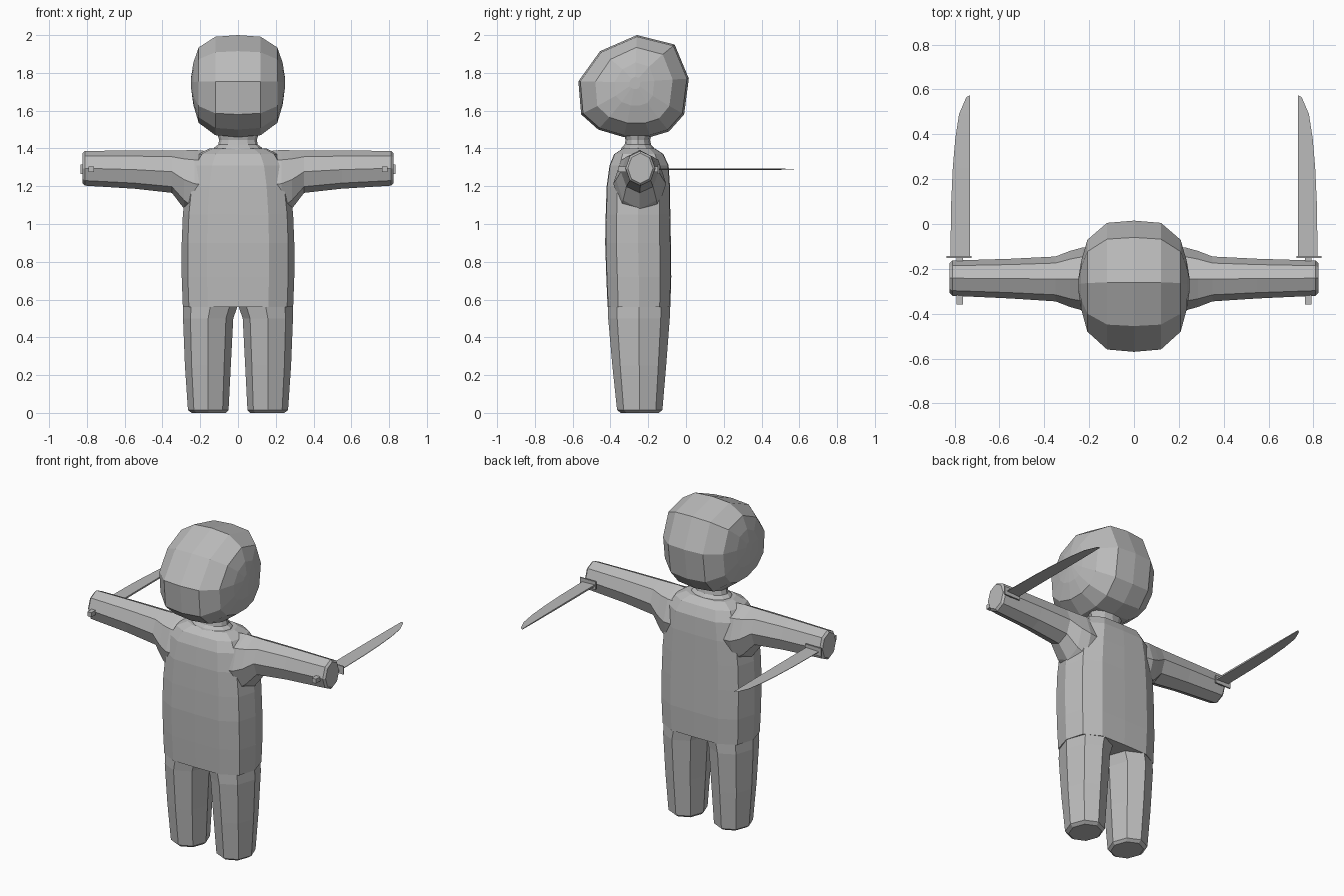
import bpy, bmesh, math

if "Cube" in bpy.data.objects:
    bpy.data.objects.remove(bpy.data.objects["Cube"])

grey = bpy.data.materials.new("plain_grey")
grey.diffuse_color = (0.5, 0.5, 0.5, 1)
grey.use_nodes = True
grey.node_tree.nodes["Principled BSDF"].inputs["Base Color"].default_value = grey.diffuse_color


def add_object(name, bm):
    bmesh.ops.recalc_face_normals(bm, faces=bm.faces)
    mesh = bpy.data.meshes.new(name)
    bm.to_mesh(mesh)
    bm.free()
    mesh.materials.append(grey)
    obj = bpy.data.objects.new(name, mesh)
    bpy.context.collection.objects.link(obj)
    return obj


def loft(name, rings):
    """Skin a list of equal-length rings and close both ends."""
    bm = bmesh.new()
    rows = [[bm.verts.new(p) for p in ring] for ring in rings]
    n = len(rows[0])
    for a, b in zip(rows, rows[1:]):
        for i in range(n):
            j = (i + 1) % n
            bm.faces.new((a[i], a[j], b[j], b[i]))
    bm.faces.new(rows[0])
    bm.faces.new(rows[-1])
    return add_object(name, bm)


def mirror_x(p, s):
    return (p[0] * s, p[1], p[2])


OCT = [(math.cos(k * math.pi / 4), math.sin(k * math.pi / 4)) for k in range(8)]
TORSO = [(0, 1), (.55, .98), (.89, .66), (1, 0), (.89, -.66), (.55, -.98),
         (0, -1), (-.55, -.98), (-.89, -.66), (-1, 0), (-.89, .66), (-.55, .98)]

# torso: height, half width, front y, back y
torso_rows = [(.56, .292, -.415, -.083), (.72, .298, -.422, -.078), (.9, .298, -.428, -.08),
              (1.05, .292, -.425, -.083), (1.2, .275, -.42, -.085), (1.31, .25, -.405, -.092),
              (1.37, .215, -.38, -.12), (1.4, .15, -.335, -.165)]
body = loft("body", [[(u * w, (f + b) / 2 + v * (b - f) / 2, z) for u, v in TORSO]
                     for z, w, f, b in torso_rows])

parts = []
# legs: height, inner x, outer x, front y, back y
leg_rows = [(0, .065, .245, -.345, -.145), (.015, .05, .265, -.365, -.125),
            (.25, .038, .281, -.39, -.105), (.5, .025, .291, -.412, -.086),
            (.56, .004, .29, -.413, -.085), (.62, .004, .285, -.4, -.095)]
# arms: x, bottom z, top z, front y, back y
arm_rows = [(.15, 1.03, 1.385, -.38, -.11), (.23, 1.035, 1.392, -.385, -.105),
            (.285, 1.08, 1.39, -.37, -.12), (.35, 1.165, 1.389, -.345, -.145),
            (.55, 1.187, 1.389, -.332, -.155), (.81, 1.203, 1.387, -.32, -.163),
            (.822, 1.215, 1.375, -.308, -.175)]
for s in (-1, 1):
    parts.append(loft("leg", [[mirror_x(((a + b) / 2 + u * (b - a) / 2,
                                         (f + k) / 2 + v * (k - f) / 2, z), s) for u, v in OCT]
                              for z, a, b, f, k in leg_rows]))
    parts.append(loft("arm", [[mirror_x((x, (f + k) / 2 + u * (k - f) / 2,
                                         (a + b) / 2 + v * (b - a) / 2), s) for u, v in OCT]
                              for x, a, b, f, k in arm_rows]))

# neck: height, x radius, y radius
neck_rows = [(1.37, .15, .1), (1.405, .125, .085), (1.42, .105, .07), (1.445, .1, .065),
             (1.48, .11, .075)]
parts.append(loft("neck", [[(rx * math.cos(k * math.pi / 6), -.255 + ry * math.sin(k * math.pi / 6), z)
                            for k in range(12)] for z, rx, ry in neck_rows]))

# head: side outline repeated across x, shrinking towards the cheeks
outline = [(-.26, 2.0), (-.06, 1.95), (.015, 1.77), (-.01, 1.58), (-.09, 1.49), (-.19, 1.46),
           (-.33, 1.46), (-.465, 1.5), (-.555, 1.58), (-.57, 1.755), (-.455, 1.915)]
head_rows = [(0, 1, 1), (.12, .965, .965), (.208, .7, .74), (.236, .36, .42), (.248, .1, .12)]
head_rows = [(-x, a, b) for x, a, b in reversed(head_rows[1:])] + head_rows
parts.append(loft("head", [[(x, -.27 + (y + .27) * a, 1.75 + (z - 1.75) * b) for y, z in outline]
                           for x, a, b in head_rows]))

# join everything into one skin
for p in parts:
    m = body.modifiers.new("join", 'BOOLEAN')
    m.operation = 'UNION'
    m.solver = 'EXACT'
    m.object = p
bpy.context.view_layer.update()
joined = bpy.data.meshes.new_from_object(body.evaluated_get(bpy.context.evaluated_depsgraph_get()))
body.modifiers.clear()
body.data = joined
for p in parts:
    bpy.data.objects.remove(p)


def box(name, cx, cy, cz, sx, sy, sz):
    bm = bmesh.new()
    bmesh.ops.create_cube(bm, size=1)
    for v in bm.verts:
        v.co = (cx + v.co.x * sx, cy + v.co.y * sy, cz + v.co.z * sz)
    return add_object(name, bm)


# blades: y, outer x, half thickness; the inner edge is straight
blade_rows = [(-.145, .819, .005), (.1, .815, .005), (.25, .808, .0045), (.38, .797, .004),
              (.49, .78, .003), (.565, .748, .002), (.572, .736, .001)]
for s, side in ((-1, "left"), (1, "right")):
    loft(side + "_blade", [[(s * .732, y, 1.29 - t), (s * .732, y, 1.29 + t),
                            (s * x, y, 1.29 + t * .3), (s * x, y, 1.29 - t * .3)]
                           for y, x, t in blade_rows])
    box(side + "_guard", s * .78, -.147, 1.29, .11, .009, .05)
    box(side + "_handle", s * .777, -.255, 1.29, .028, .21, .028)
